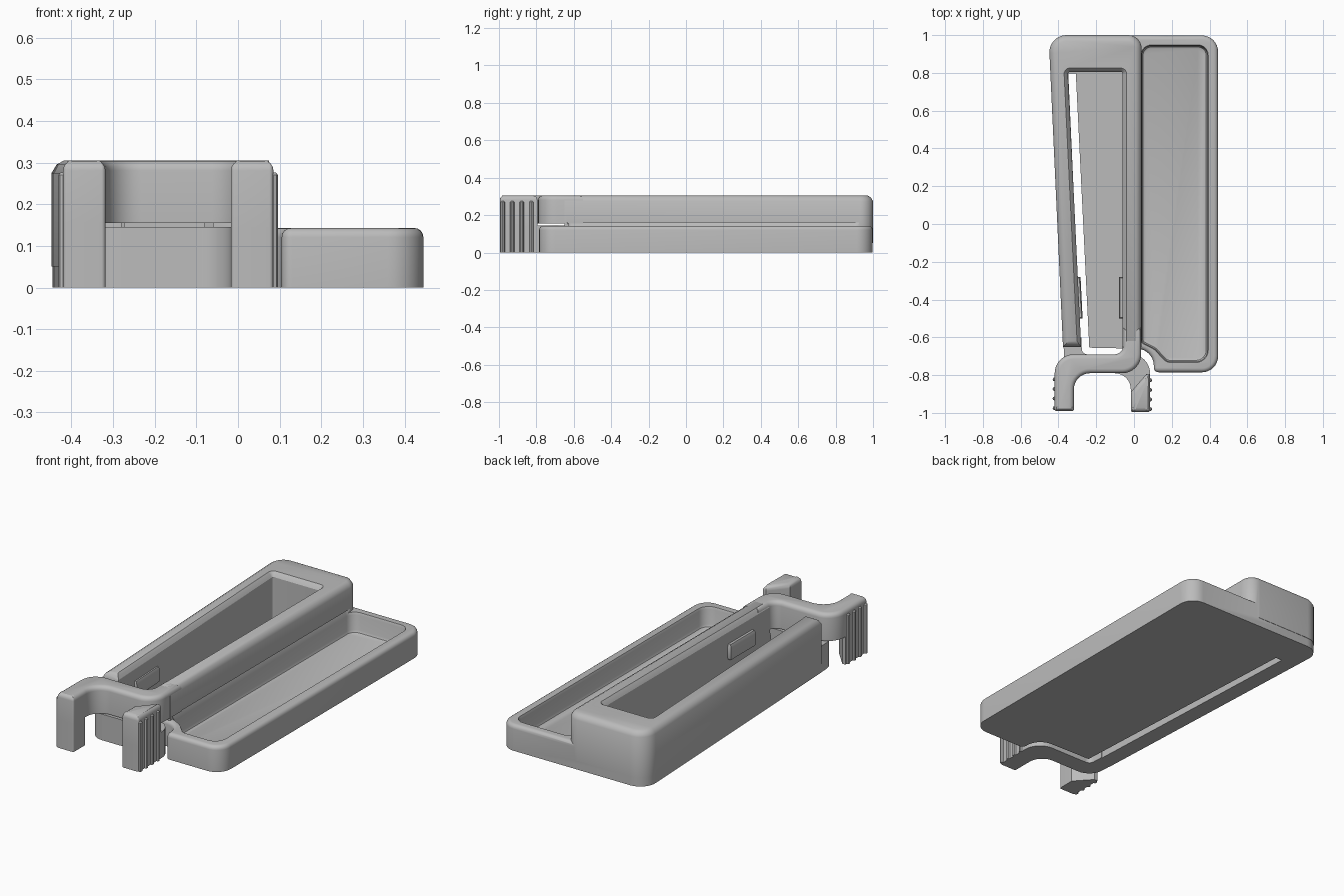
import bpy, bmesh, math
from mathutils import Vector

if "Cube" in bpy.data.objects:
    bpy.data.objects.remove(bpy.data.objects["Cube"])

grey = bpy.data.materials.new("plain grey")
grey.diffuse_color = (0.5, 0.5, 0.5, 1)
grey.use_nodes = True
grey.node_tree.nodes["Principled BSDF"].inputs["Base Color"].default_value = grey.diffuse_color


def rounded(corners, steps=8):
    """Counter-clockwise outline from (x, y, radius) corners."""
    area = sum(a[0] * b[1] - b[0] * a[1] for a, b in zip(corners, corners[1:] + corners[:1]))
    if area < 0:
        corners = corners[::-1]
    out = []
    for i, (x, y, r) in enumerate(corners):
        p = Vector((x, y))
        a = (Vector(corners[i - 1][:2]) - p).normalized()
        b = (Vector(corners[(i + 1) % len(corners)][:2]) - p).normalized()
        if r == 0:
            out.append(p)
            continue
        half = a.angle(b) / 2
        c = p + (a + b).normalized() * (r / math.sin(half))
        s = p + a * (r / math.tan(half)) - c
        e = p + b * (r / math.tan(half)) - c
        turn = e.angle_signed(s)  # counter-clockwise positive
        t0 = math.atan2(s.y, s.x)
        for k in range(steps + 1):
            t = t0 + turn * k / steps
            out.append(c + Vector((math.cos(t), math.sin(t))) * r)
    return out


def inset(pts, d):
    res = []
    for i, p in enumerate(pts):
        u = (p - pts[i - 1]).normalized()
        v = (pts[(i + 1) % len(pts)] - p).normalized()
        n1, n2 = Vector((-u.y, u.x)), Vector((-v.y, v.x))
        res.append(p + (n1 + n2) * (d / max(1 + n1.dot(n2), 0.2)))
    return res


def prism(name, corners, levels):
    """Stack of inset outlines, levels = [(z, inset), ...]."""
    pts = rounded(corners)
    bm = bmesh.new()
    rings = [[bm.verts.new((p.x, p.y, z)) for p in inset(pts, d)] for z, d in levels]
    n = len(pts)
    for lo, hi in zip(rings, rings[1:]):
        for i in range(n):
            j = (i + 1) % n
            bm.faces.new((lo[i], lo[j], hi[j], hi[i]))
    bm.faces.new(rings[0][::-1])
    bm.faces.new(rings[-1])
    bmesh.ops.recalc_face_normals(bm, faces=bm.faces)
    me = bpy.data.meshes.new(name)
    bm.to_mesh(me)
    bm.free()
    me.materials.append(grey)
    ob = bpy.data.objects.new(name, me)
    bpy.context.collection.objects.link(ob)
    return ob


def combine(ob, other, op):
    mod = ob.modifiers.new(op, 'BOOLEAN')
    mod.operation, mod.solver, mod.object = op, 'EXACT', other
    bpy.context.view_layer.objects.active = ob
    bpy.ops.object.modifier_apply(modifier=mod.name)
    bpy.data.objects.remove(other)


def soft(z0, z1, r):
    """Levels of a block with a rounded top edge."""
    return [(z0, 0)] + [(z1 - r + r * math.sin(t), r - r * math.cos(t))
                        for t in (0, 0.39, 0.785, 1.18, 1.57)]


# tray and tall housing joined in one body
body = prism("body", [(-0.45, 0.998, 0.09), (0.445, 0.998, 0.085), (0.445, -0.785, 0.085),
                      (0.105, -0.785, 0.025), (0.105, -0.662, 0.09), (-0.374, -0.652, 0)],
             soft(0, 0.143, 0.022))
housing = prism("housing", [(-0.452, 1.0, 0.09), (0.04, 1.0, 0.07), (0.04, -0.65, 0),
                            (-0.376, -0.65, 0)],
                [(0.05, 0), (0.275, 0), (0.295, 0.012), (0.305, 0.03)])
combine(body, housing, 'UNION')

# tapered well, open to the front
combine(body, prism("well_cutter", [(-0.35, 0.805, 0.01), (-0.06, 0.805, 0.01),
                                    (-0.06, -0.85, 0), (-0.27, -0.85, 0)],
                    [(0.03, 0), (0.28, 0), (0.295, -0.01), (0.32, -0.036)]), 'DIFFERENCE')
# slit freeing the left wall from the floor
combine(body, prism("slit_cutter", [(-0.348, 0.798, 0), (-0.308, 0.798, 0),
                                    (-0.232, -0.75, 0), (-0.277, -0.75, 0)],
                    [(-0.05, 0), (0.06, 0)]), 'DIFFERENCE')
# shallow tray pocket
combine(body, prism("pocket_cutter", [(0.042, 0.943, 0.05), (0.388, 0.943, 0.05),
                                      (0.388, -0.728, 0.06), (0.175, -0.728, 0.04),
                                      (0.11, -0.66, 0.05), (0.042, -0.625, 0.02)],
                    [(0.03, 0.018), (0.035, 0.006), (0.047, 0), (0.13, 0), (0.16, -0.012)]),
        'DIFFERENCE')

# crossing arms: upper one from the right wall, lower one from the left wall
prism("upper_arm", [(-0.058, -0.55, 0), (-0.058, -0.69, 0.045), (-0.42, -0.69, 0.1),
                    (-0.42, -0.99, 0.01), (-0.318, -0.99, 0.01), (-0.318, -0.79, 0.085),
                    (0.038, -0.79, 0.1), (0.038, -0.55, 0)], soft(0.155, 0.305, 0.024))
prism("lower_arm", [(-0.279, -0.6, 0), (-0.275, -0.69, 0.03), (0.085, -0.69, 0.1),
                    (0.085, -0.995, 0.01), (-0.017, -0.995, 0.01), (-0.017, -0.79, 0.085),
                    (-0.365, -0.79, 0.09), (-0.375, -0.6, 0)], [(0, 0), (0.145, 0)])

# prongs completing both arm ends to full height
prism("left_prong", [(-0.42, -0.99, 0.01), (-0.318, -0.99, 0.01), (-0.318, -0.89, 0),
                     (-0.4, -0.8, 0), (-0.42, -0.8, 0)], [(0, 0), (0.16, 0)])
prism("right_prong", [(0.085, -0.995, 0.01), (-0.017, -0.995, 0.01), (-0.017, -0.89, 0),
                      (0.065, -0.795, 0), (0.085, -0.795, 0)], soft(0.14, 0.305, 0.024))

# grip ridges on the outer side of each prong
for side, x, off in (("left", -0.42, 0.0), ("right", 0.085, -0.005)):
    for k in range(4):
        y = -0.822 - 0.051 * k + off
        r = 0.011
        ring = [(x + r * math.cos(t * math.pi / 4), y + r * math.sin(t * math.pi / 4), 0)
                for t in range(8)]
        prism(f"{side}_grip_ridge_{k + 1}", ring, [(0, 0), (0.27, 0), (0.276, 0.005)])

# small catches inside the well
catch = [(0.13, 0.004), (0.14, 0), (0.2, 0), (0.215, 0.006)]
prism("right_catch", [(-0.05, -0.28, 0), (-0.05, -0.5, 0), (-0.08, -0.5, 0), (-0.08, -0.28, 0)], catch)
prism("left_catch", [(-0.31, -0.28, 0), (-0.3, -0.5, 0), (-0.272, -0.5, 0), (-0.283, -0.28, 0)], catch)

# smooth fillets, crisp edges
bpy.ops.object.select_all(action='SELECT')
bpy.context.view_layer.objects.active = body
bpy.ops.object.shade_smooth_by_angle(angle=math.radians(32))
